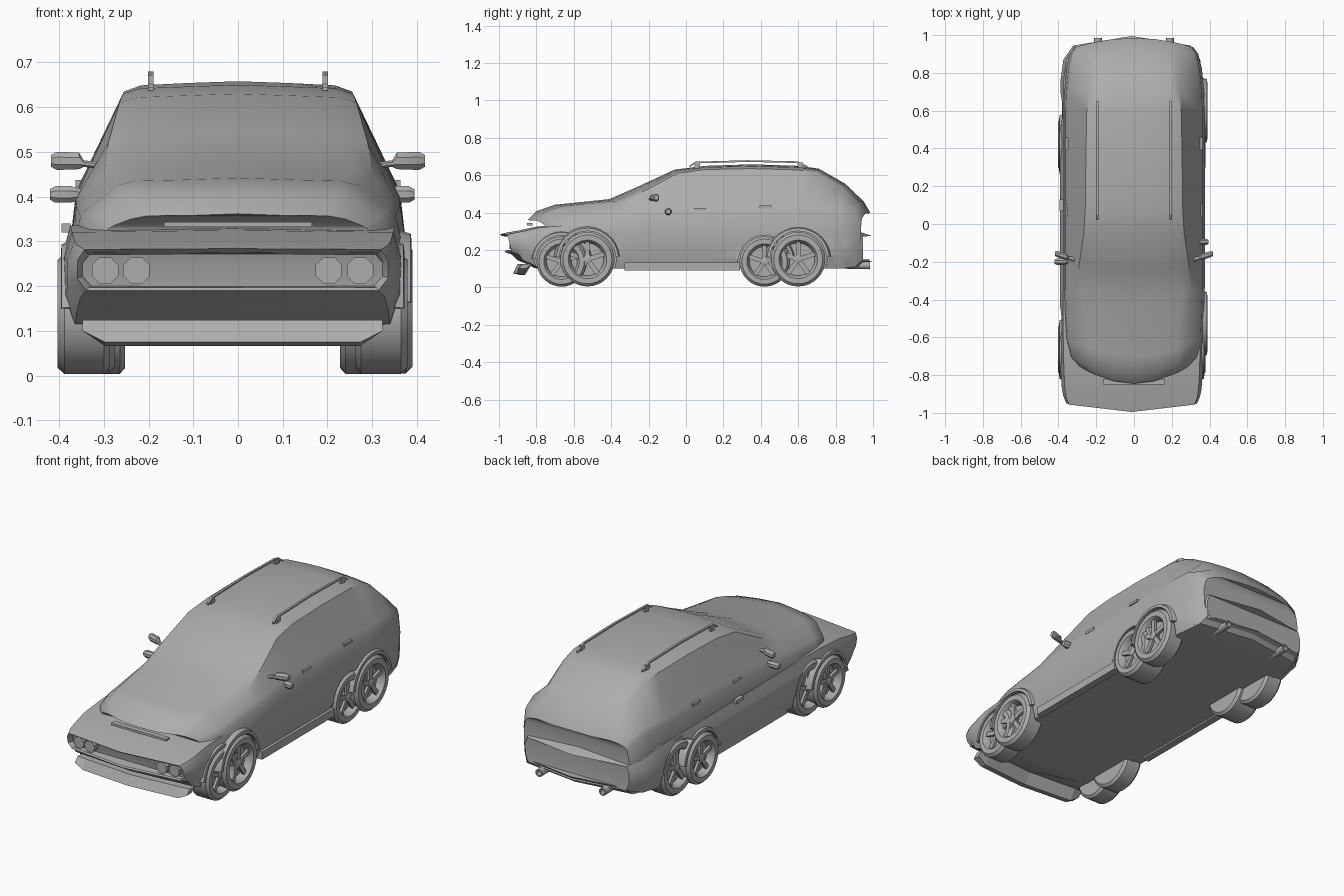
import bpy, bmesh, math
from mathutils import Matrix, Vector

if "Cube" in bpy.data.objects:
    bpy.data.objects.remove(bpy.data.objects["Cube"], do_unlink=True)

grey = bpy.data.materials.new("plain grey")
grey.use_nodes = True
colour = (0.42, 0.42, 0.42, 1)
grey.diffuse_color = colour
grey.node_tree.nodes["Principled BSDF"].inputs["Base Color"].default_value = colour


def loft(bm, rings):
    """Skin a list of closed rings and cap both ends."""
    n = len(rings[0])
    rows = [[bm.verts.new(p) for p in ring] for ring in rings]
    for a, b in zip(rows, rows[1:]):
        for i in range(n):
            j = (i + 1) % n
            bm.faces.new((a[i], a[j], b[j], b[i]))
    for row in (rows[0], rows[-1]):
        for j in range(n // 2):
            ids = dict.fromkeys((j, j + 1, n - 1 - j, (n - j) % n))
            if len(ids) > 2:
                bm.faces.new([row[i] for i in ids])


def box(bm, centre, size, turn=Matrix()):
    place = Matrix.Translation(Vector(centre)) @ turn @ Matrix.Diagonal((*size, 1))
    bmesh.ops.create_cube(bm, size=1, matrix=place)


def lathe(bm, x, s, y, z, profile, sides=32):
    """Turn (offset, radius) points about a line along x."""
    step = math.tau / sides
    loft(bm, [[(x + s * px, y + r * math.cos(i * step), z + r * math.sin(i * step))
               for i in range(sides)] for px, r in profile])


def part(name, bm, smooth=True):
    bmesh.ops.recalc_face_normals(bm, faces=bm.faces)
    mesh = bpy.data.meshes.new(name)
    bm.to_mesh(mesh)
    bm.free()
    ob = bpy.data.objects.new(name, mesh)
    bpy.context.collection.objects.link(ob)
    mesh.materials.append(grey)
    if smooth:
        shade(ob)
    return ob


def shade(ob):
    bpy.ops.object.select_all(action='DESELECT')
    ob.select_set(True)
    bpy.context.view_layer.objects.active = ob
    bpy.ops.object.shade_smooth_by_angle(angle=math.radians(32))


def mirrored(half, cx=0):
    """Close a half section that runs from bottom centre to top centre."""
    left = [(cx - (x - cx), y, z) for x, y, z in half[-2:0:-1]]
    return half + left


# Tall wagon body: y, half width, bottom, belt z, roof half width, shoulder z, top z, bow
wagon_rows = [
    (-.845, .30, .12, .335, .24, .35, .362, .10),
    (-.80, .34, .10, .355, .26, .395, .408, .10),
    (-.70, .365, .10, .37, .27, .425, .442, .10),
    (-.41, .375, .10, .40, .30, .45, .472, .08),
    (-.25, .375, .10, .42, .29, .52, .542, .06),
    (-.06, .375, .10, .43, .265, .61, .63, .03),
    (.10, .375, .10, .435, .257, .63, .65, 0),
    (.35, .375, .10, .44, .255, .635, .658, 0),
    (.60, .375, .10, .44, .25, .628, .65, 0),
    (.71, .372, .10, .44, .24, .61, .635, -.02),
    (.85, .36, .10, .44, .235, .53, .555, -.03),
    (.95, .34, .11, .42, .25, .445, .46, -.05),
    (.985, .315, .15, .37, .26, .385, .40, -.05),
]


def wagon_ring(y, w, zb, belt, wr, zs, zt, bow):
    half = [(0, zb), (w * .93, zb), (w * .985, zb + .06), (w, .30),
            (w * .965, belt * .8 + .06), (w * .93, belt),
            (wr, zs), (wr * .85, zs * .4 + zt * .6), (wr * .45, zt - .004), (0, zt)]
    return mirrored([(x, y + bow * (x / w) ** 2, z) for x, z in half])


bm = bmesh.new()
loft(bm, [wagon_ring(*row) for row in wagon_rows])
wagon = part("wagon_body", bm, False)

# Low coupe body with a recessed, pointed nose: y, half width, bottom, top, bow
CX = -.012
coupe_rows = [
    (-.965, .335, .20, .272, .04),
    (-.985, .342, .197, .276, .04),
    (-.995, .347, .19, .284, .04),
    (-.96, .362, .175, .293, .04),
    (-.90, .37, .145, .303, .03),
    (-.80, .376, .105, .325, .02),
    (-.60, .38, .10, .34, 0),
    (.75, .378, .10, .33, 0),
    (.92, .362, .115, .30, -.05),
    (.995, .31, .14, .275, -.05),
]


def coupe_ring(y, w, zb, zt, bow):
    h = zt - zb
    half = [(0, zb), (w * .94, zb), (w, zb + h * .3), (w, zb + h * .72),
            (w * .955, zt - h * .02), (0, zt)]
    lean = .25 if y < -.9 else 0
    return mirrored([(CX + x, y + bow * x / w + lean * (zt - z), z) for x, z in half], CX)


bm = bmesh.new()
loft(bm, [coupe_ring(*row) for row in coupe_rows])
coupe = part("coupe_body", bm, False)

# Wheels: name, x centre, y, z, radius, outer face, front or rear inner face
axles = [
    ("wagon_front", .004, -.527, .15, .145, .386, .28),
    ("wagon_rear", .004, .60, .15, .145, .386, .28),
    ("coupe_front", CX, -.665, .138, .134, .391, .275),
    ("coupe_rear", CX, .42, .138, .134, .391, .24),
]
cutters = []
for name, cx, y, z, r, out, inner in axles:
    well, wheel, flare = bmesh.new(), bmesh.new(), bmesh.new()
    for s in (-1, 1):
        lathe(well, cx, s, y, z, [(.33, r + .008), (.5, r + .008)])
        # Tyre and dished rim
        lathe(wheel, cx, s, y, z, [
            (inner, r * .4), (inner, r * .9), (inner + .012, r), (out - .015, r),
            (out, r * .9), (out, r * .71), (out - .008, r * .66),
            (out - .04, r * .6), (out - .04, r * .1)])
        lathe(wheel, cx, s, y, z, [(out - .045, .022), (out - .012, .022), (out - .008, .014)], 12)
        for k in range(5):
            turn = Matrix.Rotation(k * math.tau / 5, 4, 'X')
            mid = turn @ Vector((0, 0, r * .38))
            box(wheel, (cx + s * (out - .022), y + mid.y, z + mid.z), (.014, r * .17, r * .6), turn)
        # Arch flare
        rings = []
        for k in range(15):
            a = math.radians(5 + k * 170 / 14)
            rings.append([(cx + s * px, y + q * math.cos(a), z + q * math.sin(a))
                          for px, q in ((.345, r + .006), (.384, r + .006),
                                        (.382, r + .022), (.345, r + .035))])
        loft(flare, rings)
    part(name + "_wheels", wheel)
    part(name + "_arch_flares", flare)
    cutters.append(part(name + "_well_cutter", well, False))

# Cut the wheel wells into both bodies
for body in (wagon, coupe):
    for cutter in cutters:
        mod = body.modifiers.new("well", 'BOOLEAN')
        mod.operation, mod.solver, mod.object = 'DIFFERENCE', 'EXACT', cutter
    graph = bpy.context.evaluated_depsgraph_get()
    cut = bpy.data.meshes.new_from_object(body.evaluated_get(graph))
    body.modifiers.clear()
    body.data = cut
    shade(body)
for cutter in cutters:
    bpy.data.objects.remove(cutter, do_unlink=True)

# Eight-sided headlamps in the nose recess
bm = bmesh.new()
for side in (-1, 1):
    for x in (.215, .285):
        ring = [(math.cos((i + .5) * math.tau / 8), math.sin((i + .5) * math.tau / 8)) for i in range(8)]
        yf = -.965 + .04 * x / .335
        loft(bm, [[(CX + side * x + .032 * c, yy, .235 + .032 * d) for c, d in ring]
                  for yy in (yf + .03, yf - .004)])
part("headlamps", bm, False)

# Chin spoiler
bm = bmesh.new()
loft(bm, [[(CX + x, y + .08 * abs(x), max(z, low)) for y, z in
           ((-.85, .125), (-.90, .125), (-.925, .075), (-.885, .066))]
          for x, low in ((-.335, .1), (-.285, 0), (0, 0), (.285, 0), (.335, .1))])
part("chin_spoiler", bm, False)

# Hood slot lip
bm = bmesh.new()
box(bm, (0, -.835, .338), (.33, .03, .012))
part("hood_slot_lip", bm, False)

# Sills and door handles
sills, handles = bmesh.new(), bmesh.new()
for s in (-1, 1):
    box(sills, (s * .355, -.02, .112), (.04, .62, .042))
    for y, z in ((.075, .417), (.425, .43)):
        box(handles, (s * .355, y, z), (.016, .065, .014))
box(handles, (CX - .372, .1, .33), (.02, .06, .02))
part("sills", sills, False)
part("door_handles", handles, False)

# Roof rails
bm = bmesh.new()
for s in (-1, 1):
    path = ((.02, .648), (.05, .668), (.33, .676), (.60, .67), (.65, .645))
    loft(bm, [[(s * .195 + dx, y, z + dz) for dx, dz in
               ((-.006, -.005), (.006, -.005), (.006, .004), (-.006, .004))] for y, z in path])
    for y in (.06, .61):
        box(bm, (s * .195, y, .652), (.012, .03, .03))
part("roof_rails", bm, False)


# Door mirrors: stem swelling into an eight-sided pod
def door_mirror(name, s, y, z, rows):
    bm = bmesh.new()
    loft(bm, [[(s * x, y + sweep + hy * math.cos((i + .5) * math.tau / 8),
                z + dz + hz * math.sin((i + .5) * math.tau / 8)) for i in range(8)]
              for x, sweep, dz, hy, hz in rows])
    part(name, bm)


pod = [(.31, -.02, -.01, .012, .008), (.345, -.01, -.006, .012, .008), (.355, -.005, 0, .018, .02),
       (.405, .01, 0, .018, .022), (.418, .012, 0, .012, .014)]
small = [(.34, 0, 0, .01, .012), (.365, 0, 0, .018, .02), (.40, 0, 0, .018, .02), (.412, 0, 0, .012, .013)]
for side, s in (("right", -1), ("left", 1)):
    door_mirror("upper_mirror_" + side, s, -.17, .48, pod)
    lower = [(x - (.008 if s < 0 else .018) * s, *rest) for x, *rest in small]
    door_mirror("lower_mirror_" + side, s, -.2 if s < 0 else -.095, .405, lower)

# Tailpipes
bm = bmesh.new()
for x in (-.19, .19):
    loft(bm, [[(x + r * math.cos(i * math.tau / 12), y, .118 + r * math.sin(i * math.tau / 12))
               for i in range(12)]
              for y, r in ((.86, .019), (.985, .021), (.985, .014), (.95, .014))])
part("tailpipes", bm)
